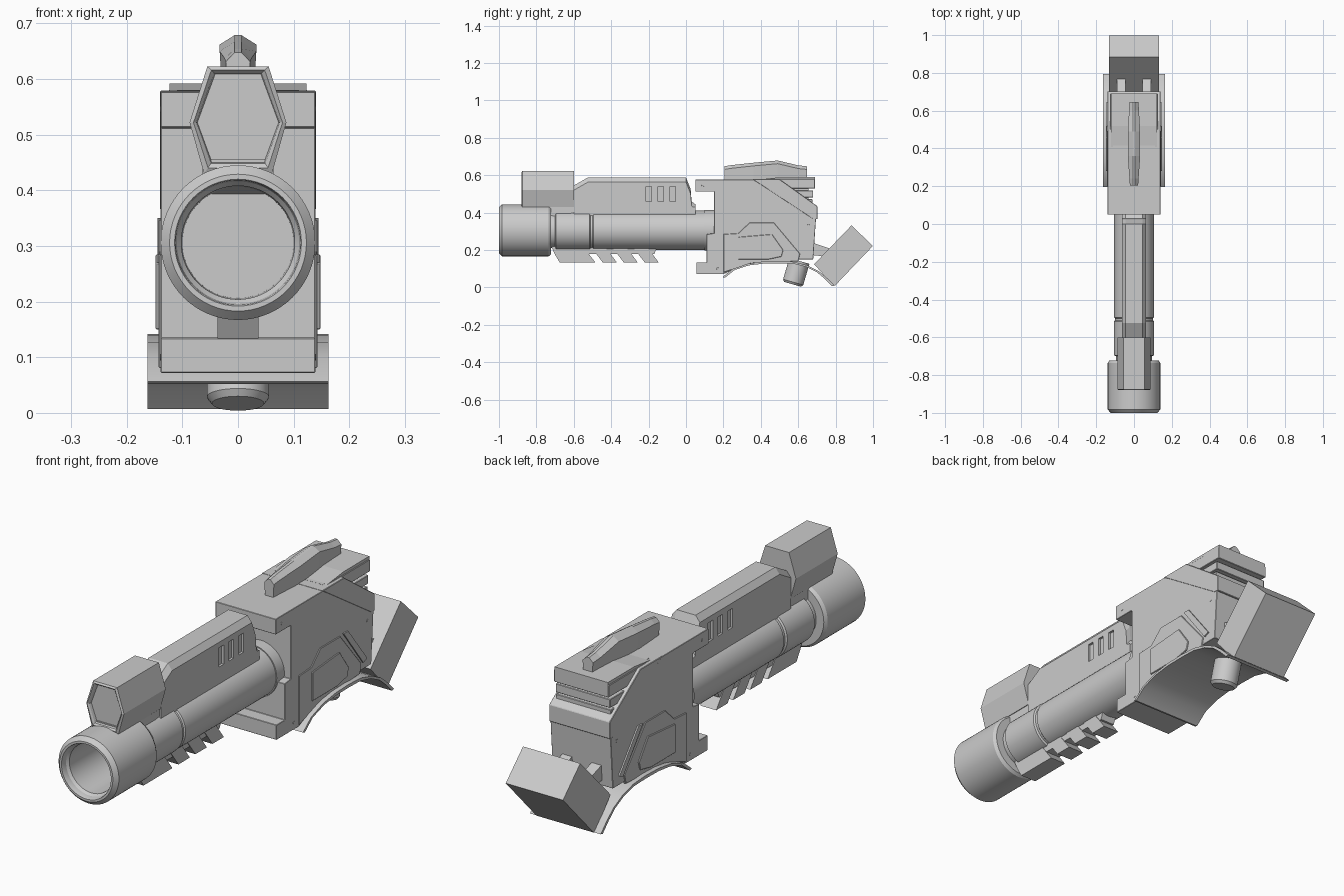
import bpy, bmesh, math
from mathutils import Vector, Matrix

if "Cube" in bpy.data.objects:
    bpy.data.objects.remove(bpy.data.objects["Cube"])


def finish(name, bm, bevel=0, smooth=False, mirror=False):
    bmesh.ops.recalc_face_normals(bm, faces=bm.faces[:])
    me = bpy.data.meshes.new(name)
    bm.to_mesh(me)
    bm.free()
    ob = bpy.data.objects.new(name, me)
    bpy.context.collection.objects.link(ob)
    if mirror:
        ob.modifiers.new("mirror", 'MIRROR')
    if bevel:
        b = ob.modifiers.new("bevel", 'BEVEL')
        b.width, b.segments, b.limit_method = bevel, 1, 'ANGLE'
    if smooth:
        bpy.ops.object.select_all(action='DESELECT')
        ob.select_set(True)
        bpy.context.view_layer.objects.active = ob
        bpy.ops.object.shade_smooth_by_angle(angle=math.radians(30))
    return ob


def loft(name, rings, **kw):
    """Skin matching closed rings of points and cap both ends."""
    bm = bmesh.new()
    vs = [[bm.verts.new(p) for p in r] for r in rings]
    n = len(rings[0])
    for a, b in zip(vs, vs[1:]):
        for i in range(n):
            j = (i + 1) % n
            bm.faces.new((a[i], a[j], b[j], b[i]))
    bm.faces.new(vs[0])
    bm.faces.new(vs[-1])
    return finish(name, bm, **kw)


def side(name, pts, x0, x1, **kw):
    """Extrude a (y, z) profile across x."""
    return loft(name, [[(x, y, z) for y, z in pts] for x in (x0, x1)], **kw)


def box(name, x0, x1, y0, y1, z0, z1, **kw):
    return side(name, [(y0, z0), (y1, z0), (y1, z1), (y0, z1)], x0, x1, **kw)


def lathe(name, prof, matrix, n=48):
    """Turn a (distance, radius) profile around the local z axis."""
    bm = bmesh.new()
    vs = [bm.verts.new((r, 0, d)) for d, r in prof]
    es = [bm.edges.new(e) for e in zip(vs, vs[1:])]
    bmesh.ops.spin(bm, geom=vs + es, axis=(0, 0, 1), cent=(0, 0, 0),
                   angle=2 * math.pi, steps=n)
    bmesh.ops.remove_doubles(bm, verts=bm.verts[:], dist=1e-5)
    bm.transform(matrix)
    return finish(name, bm, smooth=True)


def cut(ob, cutters):
    for c in cutters:
        c.hide_render = True
        m = ob.modifiers.new("cut", 'BOOLEAN')
        m.operation, m.object, m.solver = 'DIFFERENCE', c, 'EXACT'
        bpy.context.view_layer.objects.active = ob
        bpy.ops.object.modifier_apply(modifier=m.name)
        bpy.data.objects.remove(c)


def sym(half):
    """Mirror a half outline (x, z), listed top to bottom."""
    return half + [(-x, z) for x, z in reversed(half)]


# Barrel and muzzle, turned about the bore axis
bore = Matrix.Translation((0, 0, 0.306)) @ Matrix.Rotation(-math.pi / 2, 4, 'X')
lathe("muzzle", [(-0.755, 0), (-0.755, 0.1), (-0.965, 0.102), (-0.975, 0.11),
                 (-0.995, 0.112), (-1, 0.114), (-1, 0.123), (-0.983, 0.139),
                 (-0.735, 0.139), (-0.722, 0.13), (-0.722, 0)], bore, 64)
lathe("barrel", [(-0.73, 0), (-0.73, 0.095), (-0.7, 0.095), (-0.695, 0.107),
                 (-0.515, 0.107), (-0.51, 0.1), (-0.5, 0.1), (-0.495, 0.105),
                 (0.1, 0.105), (0.1, 0.109), (0.17, 0.109), (0.17, 0)], bore)

# Upper rail, narrower than the barrel, with sloped shoulders and vent slots
def rail_ring(y, top, w=0.064):
    s = sym([(0.044, top), (w, top - 0.025), (w, 0.43), (w, 0.385)])
    return [(x, y, z) for x, z in s]

rail = loft("upper_rail", [rail_ring(-0.6, 0.545), rail_ring(-0.525, 0.588),
                           rail_ring(0.0, 0.588), rail_ring(0.025, 0.525),
                           rail_ring(0.03, 0.46), rail_ring(0.05, 0.445)])
cut(rail, [box("vent_cutter", s * 0.054, s * 0.1, y, y + 0.03, 0.46, 0.54)
           for y in (-0.215, -0.15, -0.085) for s in (-1, 1)])

# Hexagonal sight with recessed front
def hexa(y, k):
    s = sym([(0.055 - k, 0.623 - k), (0.087 - k, 0.522), (0.061 - k, 0.43 + k * 1.5)])
    return [(x, y, z) for x, z in s]

loft("sight", [hexa(-0.862, 0.014), hexa(-0.874, 0.012), hexa(-0.88, 0.007),
               hexa(-0.875, 0), hexa(-0.6, 0)])
side("sight_mount", [(-0.865, 0.455), (-0.6, 0.455), (-0.6, 0.4), (-0.7, 0.38),
                     (-0.865, 0.42)], -0.058, 0.058)

# Ribbed rail under the barrel
side("under_rail", [(-0.71, 0.23), (-0.685, 0.178), (-0.17, 0.178), (-0.15, 0.23)],
     -0.034, 0.034)
side("under_rail_nose", [(-0.72, 0.22), (-0.7, 0.175), (-0.675, 0.134),
                         (-0.485, 0.134), (-0.55, 0.22)], -0.037, 0.037)
for i in range(3):
    y = -0.445 + i * 0.112
    side("under_rib", [(y, 0.134), (y + 0.075, 0.134), (y + 0.01, 0.22),
                       (y - 0.065, 0.22)], -0.037, 0.037)

# Receiver body, open around the barrel root
W = 0.139
side("receiver", [(0.05, 0.577), (0.36, 0.577), (0.695, 0.37), (0.68, 0.15), (0.6, 0.15),
                  (0.35, 0.135), (0.2, 0.072), (0.055, 0.072), (0.055, 0.134), (0.11, 0.134),
                  (0.11, 0.285), (0.15, 0.29), (0.15, 0.513), (0.05, 0.513)],
     -W, W, bevel=0.0015)
side("shoulder_band", [(0.355, 0.579), (0.50, 0.579), (0.702, 0.435), (0.702, 0.365),
                       (0.68, 0.365)], -0.14, 0.14, bevel=0.002)

# Stacked cooling fins at the rear top
side("fin_core", [(0.4, 0.58), (0.655, 0.58), (0.655, 0.4), (0.6, 0.4)], -0.11, 0.11)
for z0, z1, y1 in ((0.435, 0.472, 0.675), (0.482, 0.518, 0.68), (0.529, 0.58, 0.69)):
    ya = 0.695 - (z0 - 0.43) * 1.36 - 0.06
    side("cooling_fin", [(ya, z0), (y1, z0), (y1, z1), (ya - 0.06, z1)],
         -0.126, 0.126, bevel=0.002)
side("fin_cover", [(0.33, 0.57), (0.52, 0.592), (0.69, 0.592), (0.69, 0.575)],
     -0.123, 0.123)

# Layered side plates
side("side_plate", [(0.2, 0.08), (0.2, 0.285), (0.28, 0.29), (0.34, 0.347), (0.47, 0.347),
                    (0.61, 0.18), (0.6, 0.14), (0.35, 0.13)], 0.13, 0.143,
     bevel=0.002, mirror=True)
side("side_panel", [(0.28, 0.15), (0.28, 0.27), (0.46, 0.285), (0.52, 0.2), (0.51, 0.165),
                    (0.44, 0.15)], 0.135, 0.148, bevel=0.002, mirror=True)
side("side_strip", [(0.49, 0.35), (0.52, 0.35), (0.645, 0.19), (0.62, 0.18)],
     0.13, 0.145, mirror=True)

# Faceted top ridge
def ridge(y, w, base, z):
    s = sym([(0.006, z), (w, z - 0.017), (w * 0.85, base)])
    return [(x, y, q) for x, q in s]

loft("top_ridge", [ridge(0.205, 0.022, 0.57, 0.648), ridge(0.24, 0.024, 0.57, 0.654),
                   ridge(0.36, 0.033, 0.57, 0.667), ridge(0.49, 0.033, 0.58, 0.679),
                   ridge(0.6, 0.026, 0.585, 0.653), ridge(0.647, 0.024, 0.585, 0.648)])

# Curved rest plate beneath, made from an arc strip
arc = [(0.195, 0.056), (0.25, 0.1), (0.33, 0.127), (0.41, 0.139), (0.5, 0.142),
       (0.58, 0.137), (0.65, 0.118), (0.71, 0.088), (0.755, 0.05), (0.795, 0.01)]
side("rest_plate", arc + [(y - (y - 0.48) * 0.045, z - 0.014 + abs(y - 0.48) * 0.035)
                          for y, z in reversed(arc)], -0.163, 0.163, smooth=True)

# Angled rear pad and its two prongs
side("rear_pad", [(0.885, 0.332), (0.999, 0.222), (0.797, 0.01), (0.77, 0.03),
                  (0.685, 0.125)], -0.132, 0.132)
side("pad_prong", [(0.66, 0.245), (0.78, 0.205), (0.8, 0.16), (0.66, 0.175)],
     0.045, 0.09, mirror=True)

# Tilted grip peg
tilt = Matrix.Translation((0, 0.57, 0.017)) @ Matrix.Rotation(math.radians(-16), 4, 'X')
lathe("grip_peg", [(0, 0), (0, 0.047), (0.012, 0.056), (0.13, 0.056), (0.13, 0)], tilt, 32)

# Small pins along the receiver sides
for y, z in ((0.09, 0.545), (0.17, 0.1), (0.655, 0.34)):
    for s in (-1, 1):
        m = Matrix.Translation((s * 0.135, y, z)) @ Matrix.Rotation(s * math.pi / 2, 4, 'Y')
        lathe("side_pin", [(0, 0), (0, 0.008), (0.005, 0.006), (0.005, 0)], m, 12)
